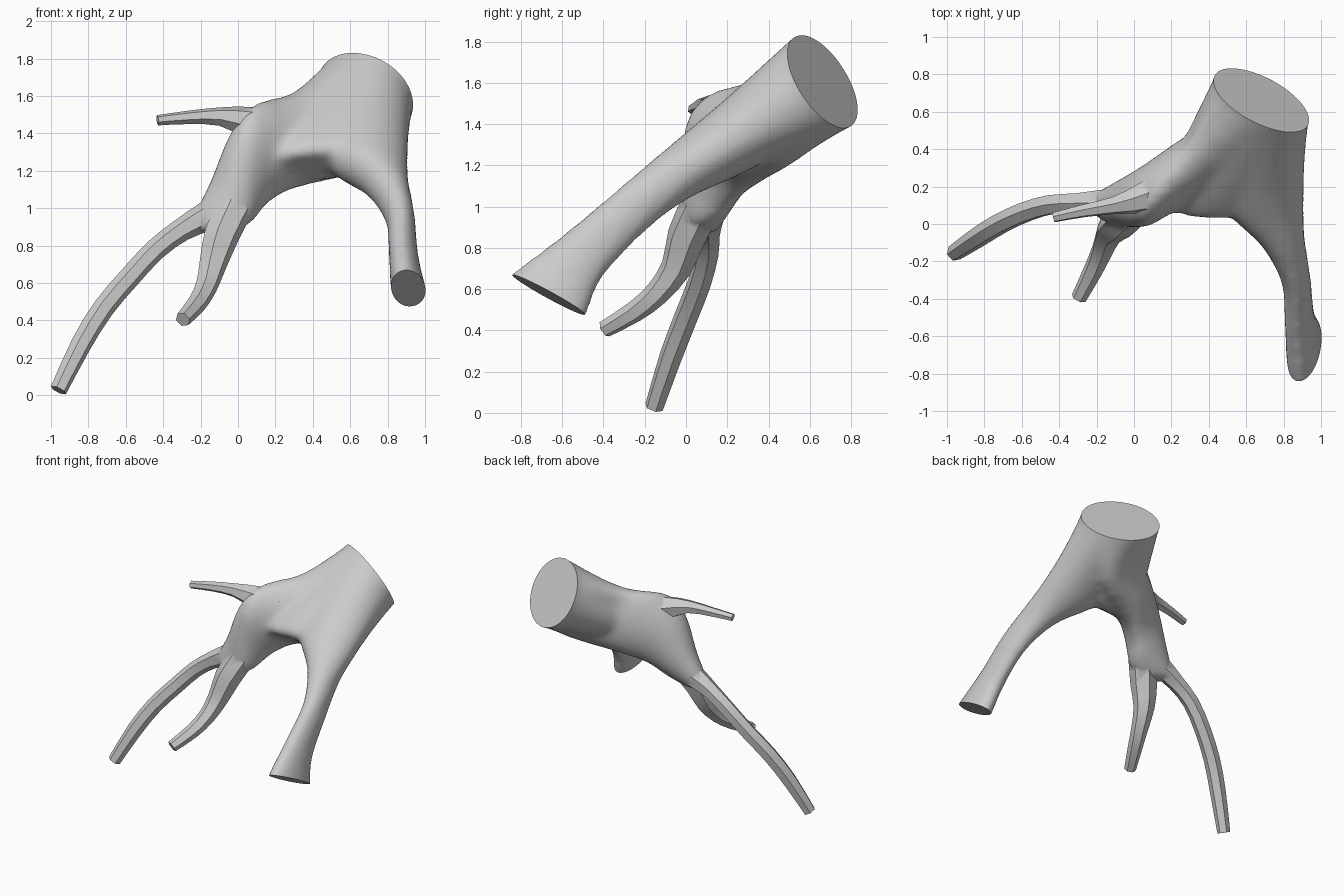
import bpy, bmesh, math
from mathutils import Vector as V

if "Cube" in bpy.data.objects:
    bpy.data.objects.remove(bpy.data.objects["Cube"])

grey = bpy.data.materials.new("plain grey")
grey.diffuse_color = (0.6, 0.6, 0.6, 1)
grey.use_nodes = True
grey.node_tree.nodes["Principled BSDF"].inputs["Base Color"].default_value = grey.diffuse_color


def spline(a, b, c, d, t):
    return 0.5 * (2 * b + (c - a) * t + (2 * a - 5 * b + 4 * c - d) * t * t
                  + (3 * b - a - 3 * c + d) * t ** 3)


def smooth_path(rings, steps):
    """Interpolate rings, each a tuple of vectors, along a smooth path."""
    out = []
    for i in range(len(rings) - 1):
        q = [rings[max(0, min(len(rings) - 1, i + k))] for k in (-1, 0, 1, 2)]
        out += [[spline(*p, s / steps) for p in zip(*q)] for s in range(steps)]
    return out + [list(rings[-1])]


def loft(name, rings, sides, steps):
    """Skin elliptical rings given as centre and two half-axis vectors."""
    bm = bmesh.new()
    loops = []
    for c, u, v in smooth_path([tuple(V(p) for p in r) for r in rings], steps):
        angles = [2 * math.pi * k / sides for k in range(sides)]
        loops.append([bm.verts.new(c + u * math.cos(a) + v * math.sin(a)) for a in angles])
    for a, b in zip(loops, loops[1:]):
        for k in range(sides):
            n = (k + 1) % sides
            bm.faces.new((a[k], a[n], b[n], b[k]))
    bm.faces.new(loops[0][::-1])
    bm.faces.new(loops[-1])
    bmesh.ops.recalc_face_normals(bm, faces=bm.faces)
    me = bpy.data.meshes.new(name)
    bm.to_mesh(me)
    bm.free()
    me.materials.append(grey)
    ob = bpy.data.objects.new(name, me)
    bpy.context.collection.objects.link(ob)
    return ob


def limb(name, pts):
    """Six-sided tapering limb through (x, y, z, radius) points."""
    rings = []
    for i, p in enumerate(pts):
        a, b = pts[max(i - 1, 0)], pts[min(i + 1, len(pts) - 1)]
        t = (V(b[:3]) - V(a[:3])).normalized()
        u = t.cross(V((0.3, -1, 0.2))).normalized()
        rings.append((p[:3], u * p[3], t.cross(u) * p[3]))
    return loft(name, rings, 6, 2)


def end_normal(ring, hint):
    n = V(ring[1]).cross(V(ring[2])).normalized()
    return n if n.dot(V(hint)) > 0 else -n


def apply_mod(ob, kind, **settings):
    mod = ob.modifiers.new(kind.lower(), kind)
    for key, value in settings.items():
        setattr(mod, key, value)
    bpy.context.view_layer.objects.active = ob
    bpy.ops.object.modifier_apply(modifier=mod.name)


# The two cut ends; stems run past them and are sliced flat later
cap = ((.68, .662, 1.605), (.255, -.105, -.055), (0, -.135, .22))
foot = ((.91, -.665, .572), (.09, 0, .02), (-.03, -.185, .10))
cap_n, foot_n = end_normal(cap, (0, 1, 1)), end_normal(foot, (0, -1, -1))
cap_out = (V(cap[0]) + V((.02, .08, .06)), cap[1], cap[2])
foot_out = (V(foot[0]) + foot_n * .1, foot[1], foot[2])

# Thick stem running forward and down, with a flared oblique end
body = loft("branching_stem", [
    cap_out, cap,
    ((.67, .335, 1.395), (.245, 0, 0), (0, -.121, .148)),
    ((.69, .11, 1.25), (.22, 0, 0), (0, -.099, .121)),
    ((.79, -.08, 1.13), (.125, 0, 0), (0, -.082, .099)),
    ((.865, -.29, .96), (.08, 0, 0), (0, -.079, .096)),
    ((.885, -.505, .755), (.08, 0, -.01), (-.01, -.097, .107)),
    foot, foot_out,
], 24, 3)

# Side stem sweeping left and flattening towards the fork
arm = loft("side_stem", [
    cap_out, cap,
    ((.475, .415, 1.41), (.17, -.05, -.17), (-.08, -.17, .12)),
    ((.20, .24, 1.335), (.08, 0, -.225), (-.08, -.225, .05)),
    ((.06, .155, 1.215), (.095, 0, -.19), (-.03, -.175, .03)),
    ((-.03, .11, 1.04), (.12, -.02, -.10), (0, -.13, .02)),
    ((-.10, .085, .93), (.14, -.03, -.03), (0, -.095, .01)),
    ((-.14, .075, .87), (.11, -.04, -.01), (0, -.06, 0)),
], 24, 3)

# Broad web filling the arch between the two stems
web = loft("arch_web", [
    cap_out, cap,
    ((.52, .30, 1.36), (.34, .03, .03), (0, -.125, .135)),
    ((.44, .16, 1.25), (.31, .01, .02), (0, -.125, .095)),
    ((.43, .12, 1.225), (.22, 0, .01), (0, -.095, .07)),
], 24, 3)

# Fuse the stems into one smooth skin
bpy.ops.object.select_all(action='DESELECT')
for ob in (arm, web, body):
    ob.select_set(True)
bpy.context.view_layer.objects.active = body
bpy.ops.object.join()
apply_mod(body, 'REMESH', mode='VOXEL', voxel_size=0.022)
apply_mod(body, 'SMOOTH', factor=0.5, iterations=16)

# Slice the ends flat
bm = bmesh.new()
bm.from_mesh(body.data)
for ring, n in ((cap, cap_n), (foot, foot_n)):
    cut = bmesh.ops.bisect_plane(bm, geom=bm.verts[:] + bm.edges[:] + bm.faces[:],
                                 plane_co=V(ring[0]), plane_no=n, clear_outer=True)
    edges = [e for e in cut["geom_cut"] if isinstance(e, bmesh.types.BMEdge)]
    bmesh.ops.holes_fill(bm, edges=edges, sides=0)
bmesh.ops.recalc_face_normals(bm, faces=bm.faces)
bm.to_mesh(body.data)
bm.free()

# Three thin limbs
limbs = [
    limb("long_limb", [(-.06, .11, 1.0, .09), (-.17, .11, .955, .08), (-.30, .11, .885, .062),
                       (-.44, .105, .78, .058), (-.58, .065, .63, .058), (-.72, .0, .465, .058),
                       (-.84, -.075, .27, .056), (-.96, -.155, .027, .046)]),
    limb("short_limb", [(-.02, .07, 1.0, .10), (-.09, .0, .85, .095), (-.135, -.05, .70, .075),
                        (-.17, -.14, .58, .06), (-.22, -.25, .49, .052),
                        (-.295, -.395, .405, .042)]),
    limb("upper_limb", [(.22, .21, 1.42, .10), (.05, .14, 1.46, .085), (-.1, .10, 1.49, .05),
                        (-.27, .07, 1.485, .036), (-.43, .035, 1.47, .028)]),
]
for part in limbs:
    apply_mod(body, 'BOOLEAN', operation='UNION', solver='EXACT', object=part)
    bpy.data.objects.remove(part)

body.data.materials.clear()
body.data.materials.append(grey)
for f in body.data.polygons:
    f.material_index = 0
body.select_set(True)
bpy.context.view_layer.objects.active = body
bpy.ops.object.shade_smooth_by_angle(angle=math.radians(42))
